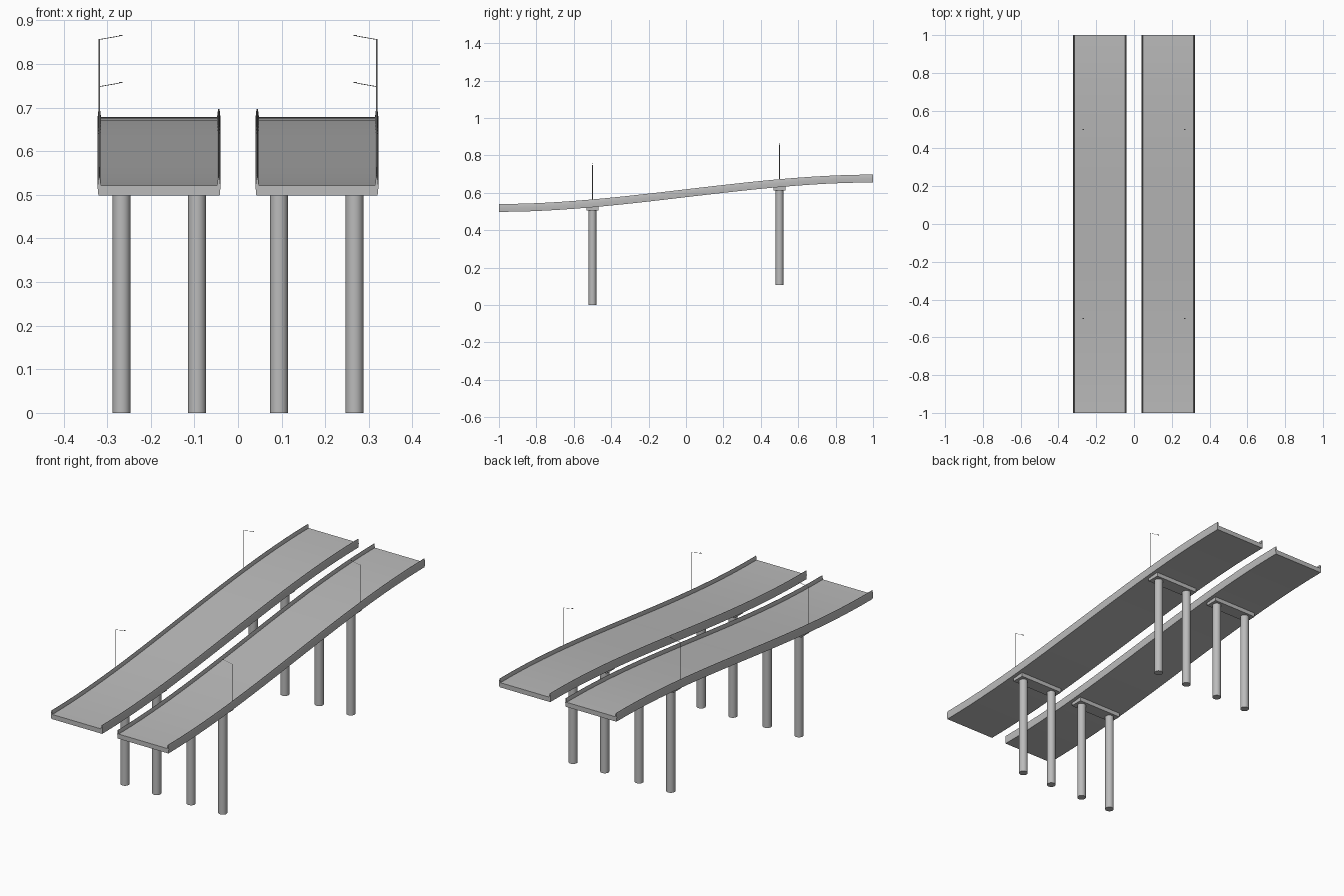
import bpy, bmesh, math
from mathutils import Vector

cube = bpy.data.objects.get("Cube")
if cube:
    bpy.data.objects.remove(cube, do_unlink=True)

concrete = bpy.data.materials.new("concrete_grey")
concrete.use_nodes = True
GREY = (0.5, 0.5, 0.5, 1)
concrete.diffuse_color = GREY
concrete.node_tree.nodes["Principled BSDF"].inputs["Base Color"].default_value = GREY

RISE = 0.157
CENTRE = 0.181      # middle of each carriageway
STEPS = 24


def lift(y):
    """Height gained by the road at y, easing in and out."""
    t = (y + 1) / 2
    return RISE * t * t * (3 - 2 * t)


def finish(name, bm, smooth=True):
    bmesh.ops.recalc_face_normals(bm, faces=bm.faces)
    mesh = bpy.data.meshes.new(name)
    bm.to_mesh(mesh)
    bm.free()
    obj = bpy.data.objects.new(name, mesh)
    bpy.context.collection.objects.link(obj)
    mesh.materials.append(concrete)
    if smooth:
        bpy.ops.object.select_all(action="DESELECT")
        obj.select_set(True)
        bpy.context.view_layer.objects.active = obj
        bpy.ops.object.shade_smooth_by_angle(angle=math.radians(30))
    return obj


def rod(name, a, b, radius, sides):
    a, b = Vector(a), Vector(b)
    bm = bmesh.new()
    bmesh.ops.create_cone(bm, cap_ends=True, segments=sides, radius1=radius,
                          radius2=radius, depth=(b - a).length)
    obj = finish(name, bm)
    obj.location = (a + b) / 2
    obj.rotation_euler = (b - a).to_track_quat("Z", "Y").to_euler()


def box(name, centre, size):
    bm = bmesh.new()
    bmesh.ops.create_cube(bm, size=1)
    bmesh.ops.scale(bm, vec=size, verts=bm.verts)
    finish(name, bm, False).location = centre


def deck(name, centre):
    # Half section from the underside, up the parapet, to the road surface
    half = [(0.139, 0.498), (0.141, 0.519), (0.139, 0.537), (0.138, 0.540),
            (0.136, 0.540), (0.135, 0.537), (0.133, 0.521)]
    section = half + [(-x, z) for x, z in reversed(half)]
    bm = bmesh.new()
    rings = []
    for i in range(STEPS + 1):
        y = -1 + 2 * i / STEPS
        rings.append([bm.verts.new((centre + x, y, z + lift(y))) for x, z in section])
    n = len(section)
    for r, s in zip(rings, rings[1:]):
        for k in range(n):
            bm.faces.new((r[k], r[(k + 1) % n], s[(k + 1) % n], s[k]))
    for ring in (rings[0], rings[-1]):
        bm.faces.new(ring)
    finish(name, bm)


for side, label in ((1, "left"), (-1, "right")):
    deck(f"{label}_road_deck", side * CENTRE)
    for y, place in ((-0.5, "front"), (0.5, "rear")):
        tag = f"{label}_{place}"
        base = lift(y) - lift(-0.5)
        # Pier: two columns under a cross beam
        for x, pos in ((0.267, "outer"), (0.094, "inner")):
            rod(f"{tag}_{pos}_column", (side * x, y, base), (side * x, y, base + 0.51), 0.0205, 24)
        box(f"{tag}_cross_beam", (side * CENTRE, y, base + 0.516), (0.242, 0.064, 0.022))
        # Street lamp on the outer parapet
        x = side * 0.318
        rod(f"{tag}_lamp_post", (x, y, base + 0.55), (x, y, base + 0.749), 0.0016, 8)
        rod(f"{tag}_lamp_arm", (x, y, base + 0.748), (side * 0.272, y, base + 0.756), 0.0008, 6)
        box(f"{tag}_lamp_head", (side * 0.269, y, base + 0.757), (0.008, 0.004, 0.002))
